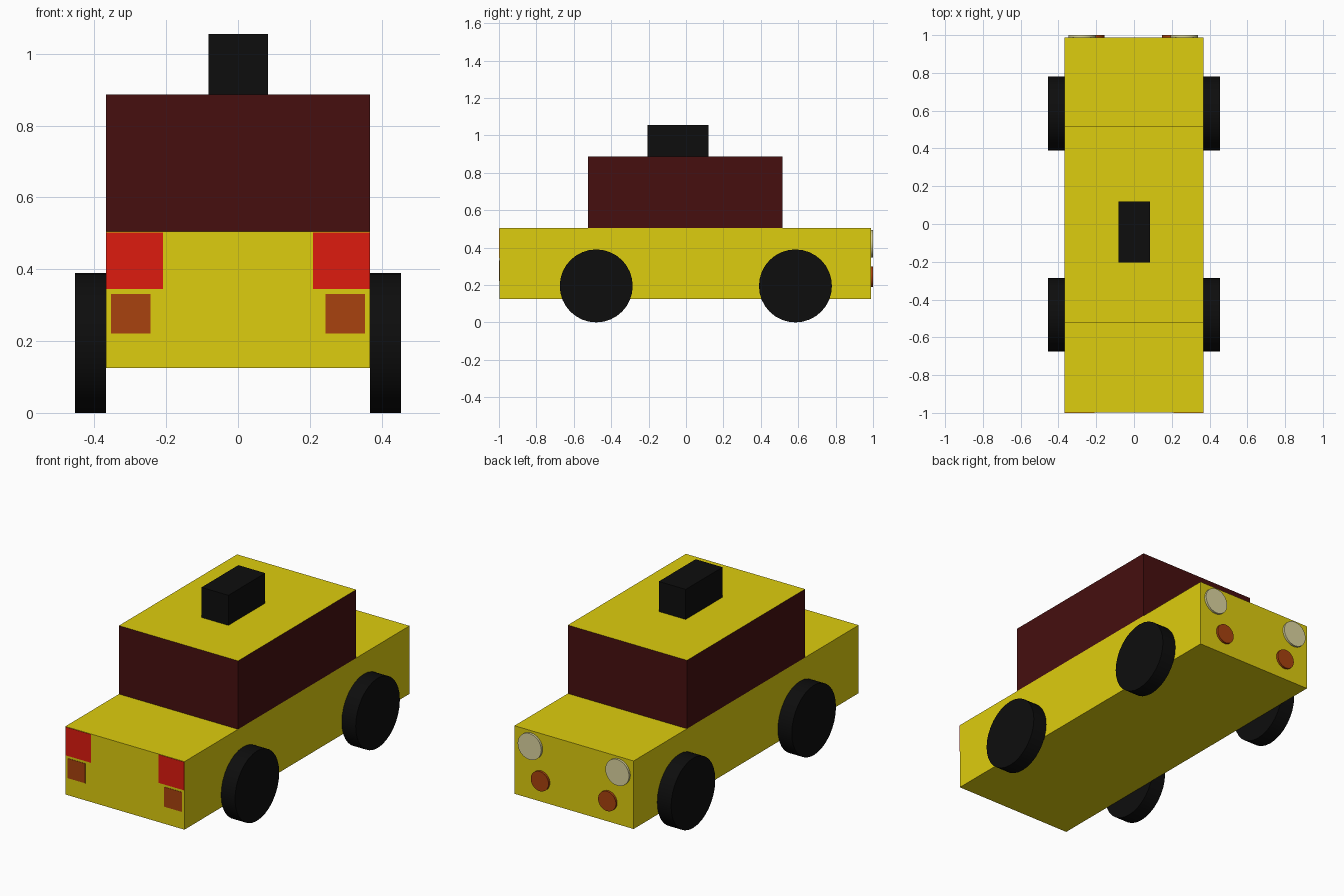
import bpy, bmesh
from math import pi
from mathutils import Matrix, Vector

if "Cube" in bpy.data.objects:
    bpy.data.objects.remove(bpy.data.objects["Cube"])


def srgb(r, g, b):
    def lin(c):
        c /= 255
        return c / 12.92 if c <= 0.04045 else ((c + 0.055) / 1.055) ** 2.4
    return (lin(r), lin(g), lin(b), 1)


def material(name, r, g, b):
    m = bpy.data.materials.new(name)
    m.diffuse_color = srgb(r, g, b)
    m.use_nodes = True
    m.node_tree.nodes["Principled BSDF"].inputs["Base Color"].default_value = m.diffuse_color
    return m


yellow = material("yellow_paint", 222, 205, 14)
glass = material("dark_red_glass", 70, 15, 15)
black = material("black", 13, 13, 13)
red = material("red_lens", 222, 27, 15)
orange = material("orange_lens", 168, 66, 14)
cream = material("cream_lens", 220, 213, 160)


def finish(bm, name, *mats):
    mesh = bpy.data.meshes.new(name)
    bm.to_mesh(mesh)
    bm.free()
    ob = bpy.data.objects.new(name, mesh)
    bpy.context.collection.objects.link(ob)
    for m in mats:
        mesh.materials.append(m)
    return ob


def box(name, lo, hi, *mats):
    lo, hi = Vector(lo), Vector(hi)
    bm = bmesh.new()
    mat = Matrix.Translation((lo + hi) / 2) @ Matrix.Diagonal((*(hi - lo), 1))
    bmesh.ops.create_cube(bm, size=1, matrix=mat)
    return finish(bm, name, *mats)


def disc(name, centre, radius, depth, axis, mat, sides=32):
    rot = Matrix.Rotation(pi / 2, 4, 'Y' if axis == 'X' else 'X')
    bm = bmesh.new()
    bmesh.ops.create_cone(bm, cap_ends=True, segments=sides, radius1=radius,
                          radius2=radius, depth=depth,
                          matrix=Matrix.Translation(centre) @ rot)
    ob = finish(bm, name, mat)
    bpy.context.view_layer.objects.active = ob
    ob.select_set(True)
    bpy.ops.object.shade_smooth_by_angle()
    ob.select_set(False)
    return ob


# Body and cabin (yellow roof over dark windows)
box("body", (-0.368, -0.998, 0.125), (0.368, 0.988, 0.505), yellow)
cabin = box("cabin", (-0.368, -0.525, 0.505), (0.368, 0.517, 0.887), glass, yellow)
for face in cabin.data.polygons:
    if face.normal.z > 0.5:
        face.material_index = 1

# Roof sign
box("roof_sign", (-0.082, -0.205, 0.887), (0.084, 0.12, 1.055), black)

for side, s in (("left", -1), ("right", 1)):
    # Wheels
    for end, y in (("front", -0.48), ("back", 0.585)):
        disc(f"{end}_{side}_wheel", (s * 0.411, y, 0.195), 0.195, 0.086, 'X', black)

    # Square lamps, flush on the front
    for name, inner, outer, z0, z1, m in (("square_lamp", 0.209, 0.367, 0.345, 0.503, red),
                                          ("square_indicator", 0.244, 0.354, 0.221, 0.331, orange)):
        x0, x1 = sorted((s * inner, s * outer))
        box(f"{side}_{name}", (x0, -1.0, z0), (x1, -0.995, z1), m)

    # Round lamps, standing proud of the back
    disc(f"{side}_round_lamp", (s * 0.271 - 0.004, 0.99, 0.42), 0.073, 0.02, 'Y', cream)
    disc(f"{side}_round_indicator", (s * 0.208 - 0.004, 0.99, 0.243), 0.055, 0.02, 'Y', orange)
